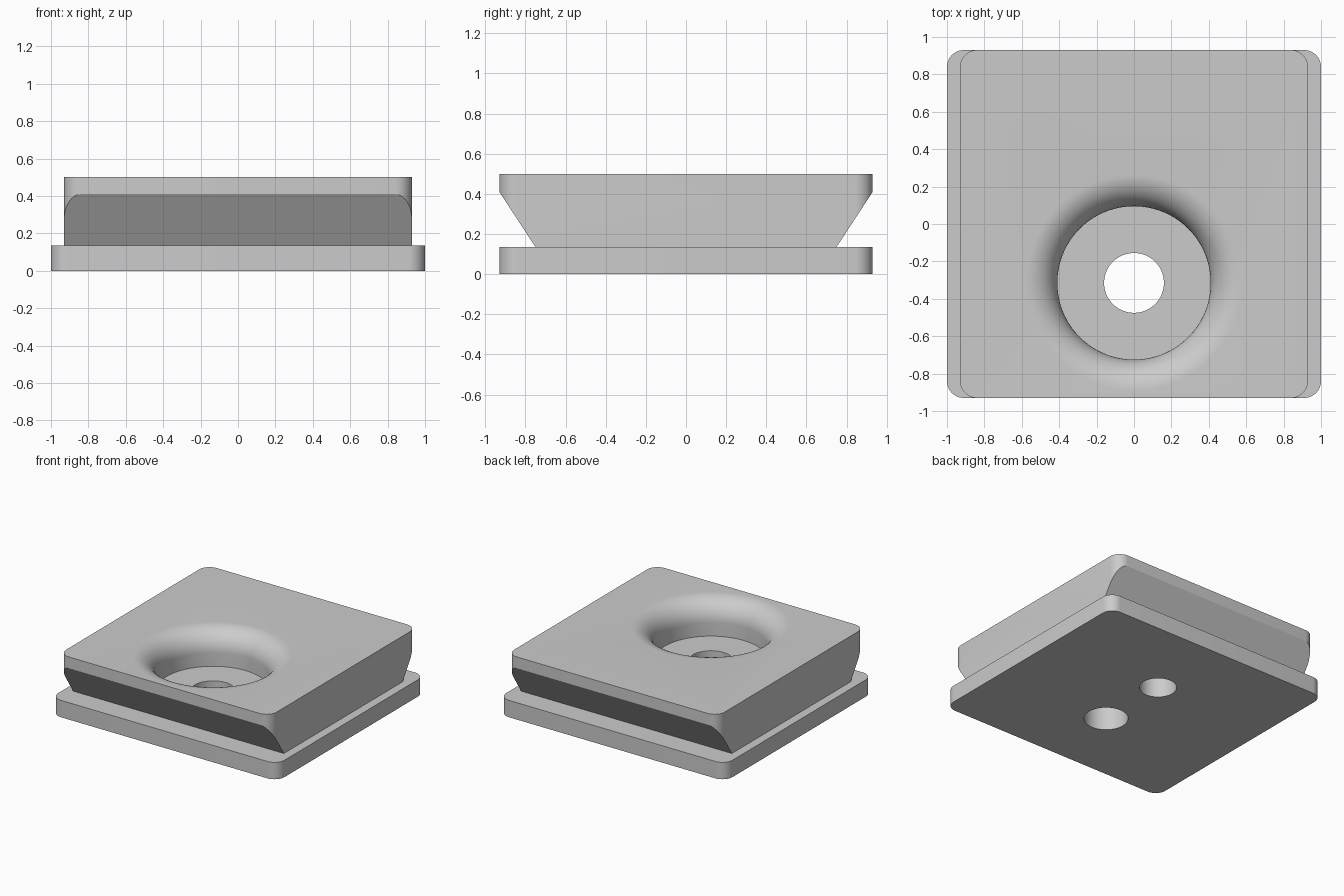
import bpy, bmesh
from math import sin, cos, pi, radians

old = bpy.data.objects.get("Cube")
if old:
    bpy.data.objects.remove(old, do_unlink=True)

grey = bpy.data.materials.new("plain grey")
grey.use_nodes = True
colour = (0.6, 0.6, 0.6, 1)
grey.diffuse_color = colour
grey.node_tree.nodes["Principled BSDF"].inputs["Base Color"].default_value = colour


def make_object(name, bm):
    bmesh.ops.recalc_face_normals(bm, faces=bm.faces)
    mesh = bpy.data.meshes.new(name)
    bm.to_mesh(mesh)
    bm.free()
    mesh.materials.append(grey)
    ob = bpy.data.objects.new(name, mesh)
    bpy.context.collection.objects.link(ob)
    return ob


def prism(name, points, offset):
    """Extrude a closed outline of 3D points along an offset."""
    bm = bmesh.new()
    face = bm.faces.new([bm.verts.new(p) for p in points])
    new = bmesh.ops.extrude_face_region(bm, geom=[face])["geom"]
    verts = [v for v in new if isinstance(v, bmesh.types.BMVert)]
    bmesh.ops.translate(bm, verts=verts, vec=offset)
    return make_object(name, bm)


def rounded_slab(name, hx, hy, z0, z1, r=0.09, steps=10):
    points = []
    for q, (sx, sy) in enumerate([(1, 1), (-1, 1), (-1, -1), (1, -1)]):
        for i in range(steps + 1):
            a = (q + i / steps) * pi / 2
            points.append((sx * (hx - r) + r * cos(a), sy * (hy - r) + r * sin(a), z0))
    return prism(name, points, (0, 0, z1 - z0))


def lathe(name, profile, y, steps=72):
    """Revolve (radius, height) points around a vertical axis at y."""
    bm = bmesh.new()
    rings = [[bm.verts.new((r * cos(2 * pi * i / steps), y + r * sin(2 * pi * i / steps), z))
              for i in range(steps)] for r, z in profile]
    for low, high in zip(rings, rings[1:]):
        for i in range(steps):
            j = (i + 1) % steps
            bm.faces.new((low[i], low[j], high[j], high[i]))
    bm.faces.new(rings[0])
    bm.faces.new(rings[-1])
    return make_object(name, bm)


def combine(target, tool, operation):
    """Apply a boolean and discard the tool."""
    mod = target.modifiers.new(operation, "BOOLEAN")
    mod.operation, mod.solver, mod.object = operation, "EXACT", tool
    graph = bpy.context.evaluated_depsgraph_get()
    mesh = bpy.data.meshes.new_from_object(target.evaluated_get(graph))
    target.modifiers.clear()
    target.data = mesh
    bpy.data.objects.remove(tool, do_unlink=True)


# Upper block: rounded slab trimmed to a dovetail at front and back
block = rounded_slab("upper_block", 0.93, 0.93, 0.08, 0.5)
half = [(0.75, 0.0), (0.75, 0.135), (0.93, 0.41), (1.1, 0.41), (1.1, 0.7)]
outline = half + [(-y, z) for y, z in reversed(half)]
trim = prism("dovetail_trim", [(-1.2, y, z) for y, z in outline], (2.4, 0, 0))
combine(block, trim, "INTERSECT")

# Base plate joined with the block
clamp = rounded_slab("clamp_block", 1.0, 0.93, 0.0, 0.135)
combine(clamp, block, "UNION")

# Counterbored screw hole with a rounded rim
hole_y, bore, rim, top = -0.315, 0.41, 0.17, 0.5
profile = [(0.16, -0.1), (0.16, 0.225), (bore, 0.225)]
for i in range(15):
    a = i / 14 * pi / 2
    profile.append((bore + rim * (1 - cos(a)), top - rim + rim * sin(a)))
profile.append((bore + rim, top + 0.1))
combine(clamp, lathe("screw_hole", profile, hole_y), "DIFFERENCE")

# Blind pin hole underneath
combine(clamp, lathe("pin_hole", [(0.135, -0.1), (0.135, 0.3)], 0.27), "DIFFERENCE")

bpy.ops.object.select_all(action="DESELECT")
clamp.select_set(True)
bpy.context.view_layer.objects.active = clamp
bpy.ops.object.shade_smooth_by_angle(angle=radians(25))
